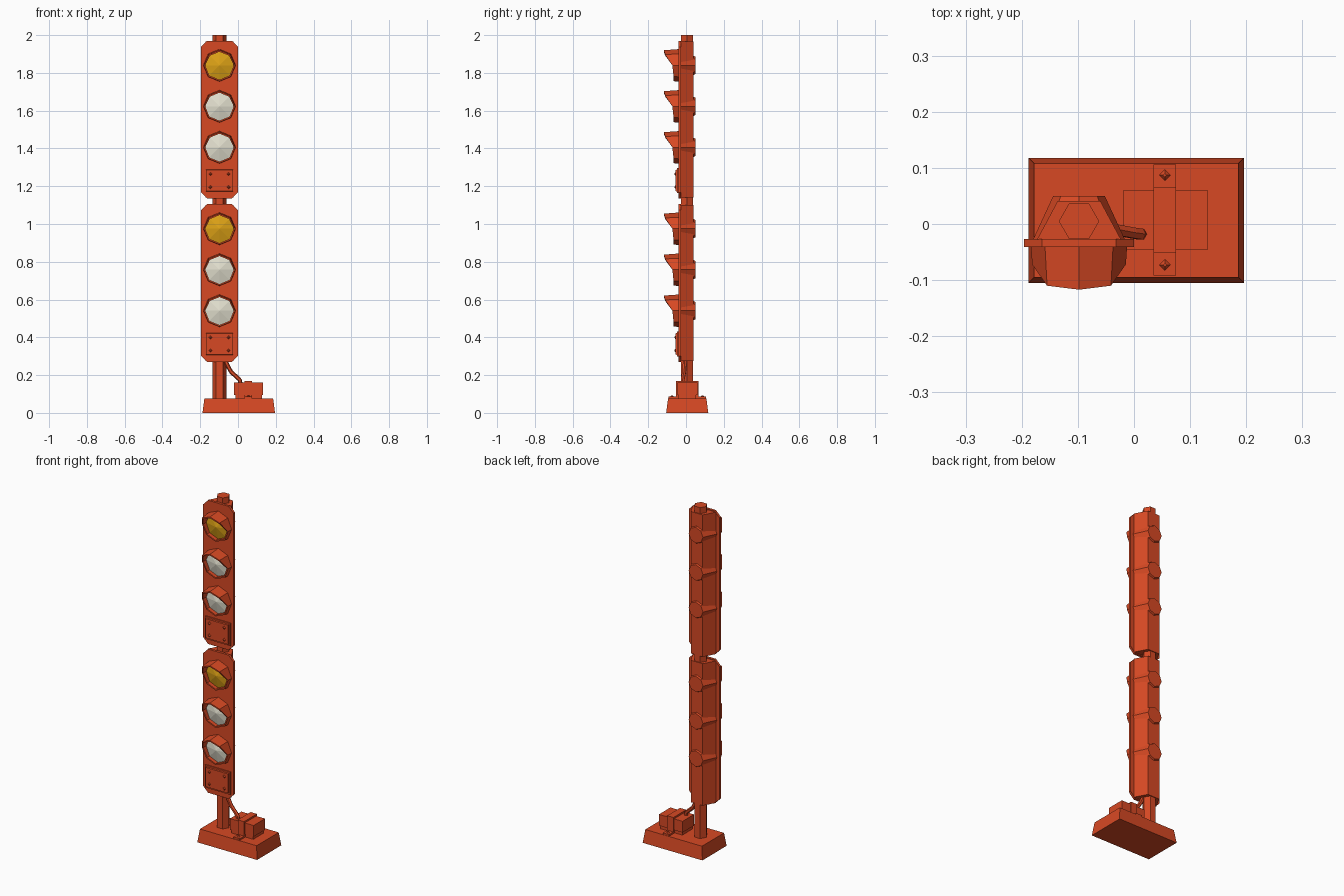
import bpy, bmesh, math
from mathutils import Vector

cube = bpy.data.objects.get("Cube")
if cube:
    bpy.data.objects.remove(cube, do_unlink=True)


def material(name, rgb):
    m = bpy.data.materials.new(name)
    m.use_nodes = True
    m.diffuse_color = (*rgb, 1)
    m.node_tree.nodes["Principled BSDF"].inputs["Base Color"].default_value = (*rgb, 1)
    return m


ORANGE = material("orange_paint", (0.68, 0.066, 0.017))
WHITE = material("white_glass", (0.76, 0.74, 0.62))
AMBER = material("amber_glass", (0.72, 0.36, 0.008))
CX = -0.098          # mast axis
FACE = -0.041        # front of the signal plates


def loft(name, rings, mat=ORANGE, cap=True, closed=False):
    """Skin a list of equal-length point rings."""
    bm = bmesh.new()
    vs = [[bm.verts.new(p) for p in ring] for ring in rings]
    n = len(vs[0])
    pairs = list(zip(vs, vs[1:])) + ([(vs[-1], vs[0])] if closed else [])
    for a, b in pairs:
        for i in range(n):
            j = (i + 1) % n
            bm.faces.new((a[i], a[j], b[j], b[i]))
    if cap and not closed:
        bm.faces.new(vs[0])
        bm.faces.new(vs[-1])
    bmesh.ops.recalc_face_normals(bm, faces=bm.faces)
    me = bpy.data.meshes.new(name)
    bm.to_mesh(me)
    bm.free()
    me.materials.append(mat)
    ob = bpy.data.objects.new(name, me)
    bpy.context.collection.objects.link(ob)
    return ob


def box(name, x0, x1, y0, y1, z0, z1, inset=0):
    def ring(z, d):
        return [(x0 + d, y0 + d, z), (x1 - d, y0 + d, z),
                (x1 - d, y1 - d, z), (x0 + d, y1 - d, z)]
    return loft(name, [ring(z0, 0), ring(z1, inset)])


def disc(x, z, r, y, n=8):
    """Ring of points facing the front; y may depend on the point index."""
    depth = y if callable(y) else lambda i: y
    rad = r if callable(r) else lambda i: r
    return [(x + rad(i) * math.sin(math.tau * i / n), depth(i),
             z + rad(i) * math.cos(math.tau * i / n)) for i in range(n)]


def rect_ring(x, z, hx, hz, y):
    return [(x - hx, y, z - hz), (x + hx, y, z - hz), (x + hx, y, z + hz), (x - hx, y, z + hz)]


# base and mast
box("base", -0.188, 0.196, -0.105, 0.118, 0, 0.076, 0.01)
loft("mast", [[(CX + 0.036 * math.cos(math.tau * i / 6),
                0.005 + 0.036 * math.sin(math.tau * i / 6), z) for i in range(6)]
              for z in (0.07, 2.0)])


def lamp(z, glass):
    loft("lamp_back", [disc(CX, z, 0.083, -0.03), disc(CX, z, 0.046, 0.05)])
    # hood: long at the top, short at the bottom
    reach = [-0.117, -0.11, -0.072, -0.066, -0.066]
    front = lambda i: reach[min(i, 8 - i)]
    rad = lambda i: 0.086 + 0.08 * (front(i) - FACE)
    loft("lamp_hood", [disc(CX, z, 0.086, FACE + 0.005), disc(CX, z, rad, front),
                       disc(CX, z, lambda i: rad(i) - 0.008, front),
                       disc(CX, z, 0.076, FACE + 0.005)], closed=True)
    loft("lamp_lens", [disc(CX, z, 0.078, FACE - 0.002),
                       disc(CX, z, 0.0005, FACE - 0.022)], glass)


def signal_head(z0):
    z1, c, w = z0 + 0.835, 0.032, 0.098
    # chamfered front plate
    outline = [(-w + c, z0), (w - c, z0), (w, z0 + c), (w, z1 - c),
               (w - c, z1), (-w + c, z1), (-w, z1 - c), (-w, z0 + c)]
    loft("signal_plate", [[(CX + x, y, z) for x, z in outline] for y in (FACE, -0.027)])
    # tapered housing behind the plate
    plan = [(-0.075, -0.028), (0.075, -0.028), (0.038, 0.041), (-0.038, 0.041)]
    loft("signal_housing", [[(CX + x, y, z) for x, y in plan]
                            for z in (z0 + 0.005, z1 - 0.005)])
    for k in range(3):
        lamp(z0 + 0.705 - 0.217 * k, AMBER if k == 0 else WHITE)
    # access cover with raised panel and four bolts
    zc = z0 + 0.095
    loft("access_frame", [rect_ring(CX, zc, 0.081, 0.066, FACE + 0.002),
                          rect_ring(CX, zc, 0.081, 0.066, FACE - 0.006)])
    loft("access_cover", [rect_ring(CX, zc, 0.074, 0.059, FACE),
                          rect_ring(CX, zc, 0.071, 0.056, FACE - 0.014)])
    for sx in (-1, 1):
        for sz in (-1, 1):
            p = (CX + sx * 0.048, zc + sz * 0.035)
            loft("cover_bolt", [disc(*p, 0.011, FACE - 0.013, 4),
                                disc(*p, 0.003, FACE - 0.02, 4)])


for bottom in (0.27, 1.135):
    signal_head(bottom)

# junction box held by a strap
box("junction_box_foot", -0.014, 0.126, -0.04, 0.054, 0.074, 0.1)
box("junction_box", -0.02, 0.132, -0.045, 0.06, 0.095, 0.16)
box("strap", 0.035, 0.075, -0.052, 0.066, 0.075, 0.17)
box("strap_foot", 0.035, 0.075, -0.092, 0.106, 0.074, 0.086)
for y in (-0.073, 0.087):
    loft("strap_bolt", [[(0.055 + r * dx, y + r * dy, z)
                         for dx, dy in ((1, 0), (0, 1), (-1, 0), (0, -1))]
                        for r, z in ((0.011, 0.085), (0.003, 0.093))])

# cable from the lower head to the junction box
path = [Vector(p) for p in ((-0.075, -0.005, 0.3), (-0.055, -0.008, 0.25), (-0.035, -0.01, 0.215),
                            (-0.002, -0.016, 0.186), (0.011, -0.018, 0.172), (0.014, -0.018, 0.14))]
rings = []
for i, p in enumerate(path):
    t = (path[min(i + 1, len(path) - 1)] - path[max(i - 1, 0)]).normalized()
    u = t.cross(Vector((0, 1, 0))).normalized()
    v = t.cross(u)
    rings.append([p + 0.011 * (u * math.cos(math.tau * k / 6) + v * math.sin(math.tau * k / 6))
                  for k in range(6)])
loft("cable", rings)
